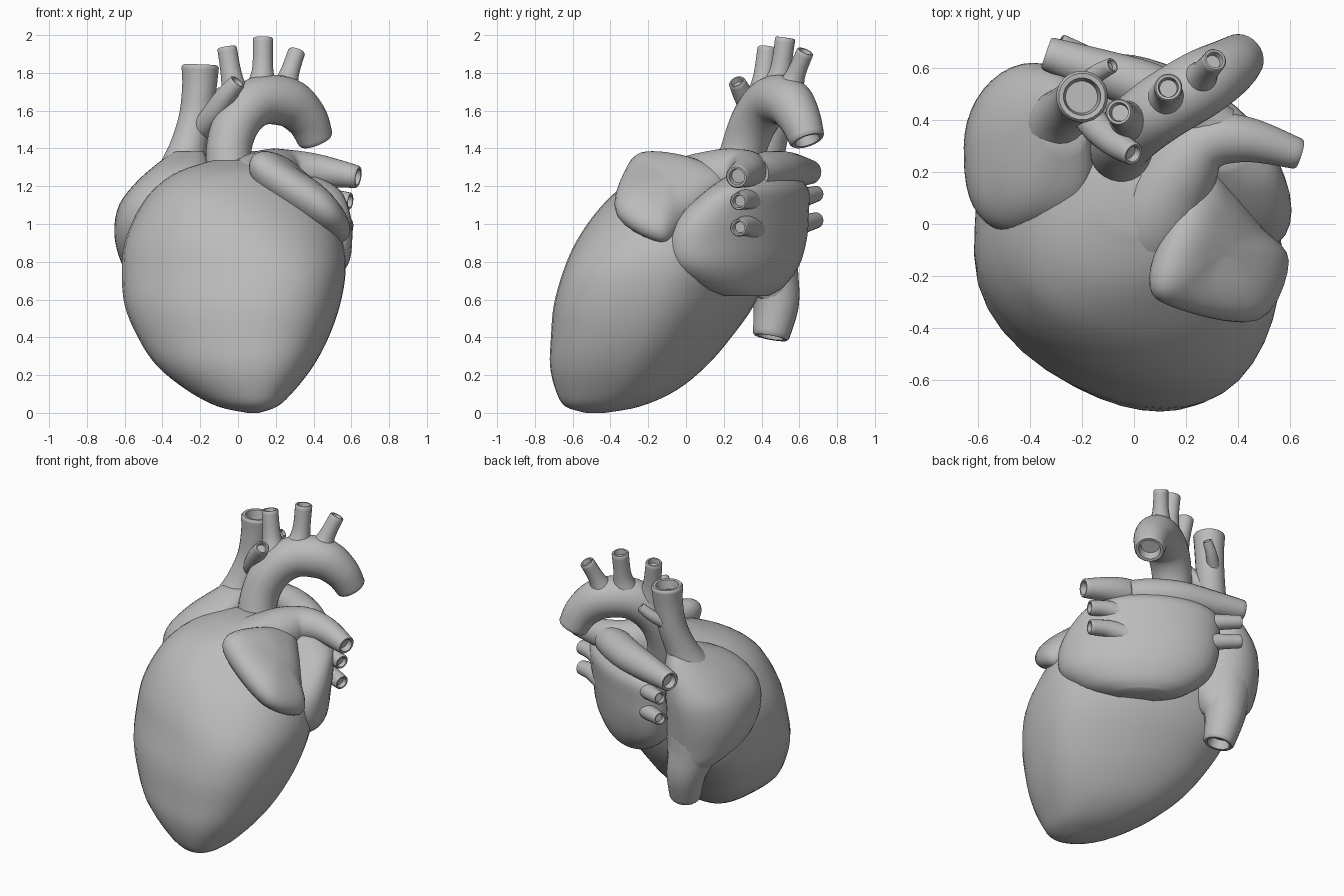
import bpy, bmesh, math
from mathutils import Vector

if "Cube" in bpy.data.objects:
    bpy.data.objects.remove(bpy.data.objects["Cube"])

grey = bpy.data.materials.new("plain grey")
grey.use_nodes = True
grey.diffuse_color = (0.5, 0.5, 0.5, 1)
grey.node_tree.nodes["Principled BSDF"].inputs["Base Color"].default_value = (0.5, 0.5, 0.5, 1)


def catmull(a, b, c, d, t):
    return tuple(0.5 * (2 * q + (r - p) * t + (2 * p - 5 * q + 4 * r - s) * t * t
                        + (3 * q - p - 3 * r + s) * t ** 3)
                 for p, q, r, s in zip(a, b, c, d))


def spline(keys, steps, closed=False):
    """Smooth interpolation through tuples of any length."""
    n = len(keys)
    pick = (lambda i: keys[i % n]) if closed else (lambda i: keys[min(max(i, 0), n - 1)])
    out = [catmull(pick(i - 1), pick(i), pick(i + 1), pick(i + 2), s / steps)
           for i in range(n if closed else n - 1) for s in range(steps)]
    return out if closed else out + [tuple(keys[-1])]


def loft(name, rings, sharp=50):
    """Skin a list of equal rings and cap both ends."""
    bm = bmesh.new()
    loops = [[bm.verts.new(p) for p in ring] for ring in rings]
    n = len(loops[0])
    for lo, hi in zip(loops, loops[1:]):
        for i in range(n):
            j = (i + 1) % n
            bm.faces.new((lo[i], lo[j], hi[j], hi[i]))
    bm.faces.new(loops[0][::-1])
    bm.faces.new(loops[-1])
    bmesh.ops.recalc_face_normals(bm, faces=bm.faces)
    mesh = bpy.data.meshes.new(name)
    bm.to_mesh(mesh)
    bm.free()
    mesh.materials.append(grey)
    obj = bpy.data.objects.new(name, mesh)
    bpy.context.collection.objects.link(obj)
    bpy.ops.object.select_all(action="DESELECT")
    obj.select_set(True)
    bpy.context.view_layer.objects.active = obj
    bpy.ops.object.shade_smooth_by_angle(angle=math.radians(sharp))
    return obj


def chamber(name, levels, back_slide=0.0, lean=0.0, front_power=1.0, sides=40):
    """Stack of rounded outlines; each level is (z, x min, x max, y min, y max, front slide).
    The slides move the front and back sideways, lean turns the oval diagonally,
    front_power squares the front corners."""
    rings = []
    for z, xa, xb, ya, yb, front_slide in spline(levels, 4):
        ring = []
        for i in range(sides):
            a = math.tau * i / sides
            c, s = math.cos(a), math.sin(a - lean)
            power, slide = (front_power, front_slide) if s < 0 else (1, back_slide)
            px = math.copysign(abs(c) ** power, c) + slide * s * s
            py = math.copysign(abs(s) ** power, s)
            ring.append(((xa + xb) / 2 + (xb - xa) / 2 * px,
                         (ya + yb) / 2 + (yb - ya) / 2 * py, z))
        rings.append(ring)
    return loft(name, rings)


def vessel(name, path, sides=20):
    """Tube through (x, y, z, radius) points, hollow at its last end."""
    pts = spline(path, 6)
    cen = [Vector(p[:3]) for p in pts]
    axis, side, rings = None, None, []

    def ring(c, r):
        other = axis.cross(side)
        return [c + r * (math.cos(math.tau * i / sides) * side
                         + math.sin(math.tau * i / sides) * other) for i in range(sides)]

    for k, p in enumerate(pts):
        new = (cen[min(k + 1, len(cen) - 1)] - cen[max(k - 1, 0)]).normalized()
        if axis is None:
            side = new.orthogonal().normalized()
        else:
            side = axis.rotation_difference(new) @ side
        axis = new
        rings.append(ring(cen[k], p[3]))
    # rolled rim and recessed opening
    end, r = cen[-1], path[-1][3]
    rings.append(ring(end + axis * r * 0.12, r * 0.9))
    rings.append(ring(end + axis * r * 0.1, r * 0.72))
    rings.append(ring(end - axis * r * 0.5, r * 0.62))
    return loft(name, rings)


def pillow(name, outline, normal, thick):
    """Puffed flap around a closed outline."""
    edge = [Vector(p) for p in spline(outline, 5, closed=True)]
    mid = sum(edge, Vector()) / len(edge)
    up = Vector(normal).normalized()
    rings = []
    for k in range(-8, 9):
        a = math.pi / 2 * k / 8.2
        scale = math.cos(a) ** 0.6
        rings.append([mid + (p - mid) * scale + up * thick * math.sin(a) for p in edge])
    return loft(name, rings)


# Ventricles, leaning forward to the apex
chamber("ventricles", [
    (0, .05, .11, -.53, -.43, .2), (.035, -.11, .21, -.64, -.24, .27),
    (.12, -.27, .3, -.69, -.05, .27), (.25, -.43, .4, -.72, .11, .27),
    (.4, -.53, .48, -.715, .24, .27), (.57, -.6, .54, -.7, .36, .27),
    (.75, -.615, .57, -.65, .43, .25), (.9, -.6, .555, -.585, .45, .14),
    (1.05, -.54, .5, -.485, .43, 0), (1.18, -.45, .4, -.36, .38, -.13),
    (1.28, -.31, .28, -.21, .3, -.13), (1.34, -.12, .12, -.02, .2, 0)], back_slide=-.4)

# Atria
chamber("right_atrium", [
    (.6, -.44, -.22, .38, .56, 0), (.7, -.55, -.18, .25, .58, 0),
    (.8, -.62, -.15, .08, .59, 0), (.95, -.655, -.14, -.02, .61, 0),
    (1.1, -.63, -.14, -.04, .62, 0), (1.22, -.54, -.14, .01, .6, 0),
    (1.31, -.44, -.15, .11, .57, 0), (1.385, -.34, -.18, .29, .53, 0)], front_power=.7)
chamber("left_atrium", [
    (.62, .06, .34, .2, .44, 0), (.67, -.06, .47, .05, .52, 0),
    (.78, -.18, .58, -.08, .6, 0), (.92, -.22, .605, -.1, .64, 0),
    (1.05, -.22, .595, -.03, .65, 0), (1.18, -.2, .54, .11, .65, 0),
    (1.25, -.1, .42, .21, .59, 0)], lean=math.radians(38))
pillow("left_auricle", [
    (.24, .23, 1.22), (.15, .03, 1.32), (.07, -.22, 1.35), (.15, -.32, 1.27),
    (.47, -.37, 1.06), (.585, -.14, .93), (.47, 0, 1.01), (.35, .15, 1.12)],
    (.5, -.1, .8), .115)

# Great veins
vessel("upper_great_vein", [
    (-.3, .38, 1.25, .14), (-.265, .43, 1.4, .1), (-.225, .47, 1.56, .09),
    (-.205, .485, 1.72, .092), (-.2, .49, 1.83, .1)])
vessel("upper_vein_front_branch", [
    (-.22, .46, 1.47, .055), (-.14, .37, 1.57, .06), (-.07, .31, 1.67, .055),
    (-.005, .27, 1.75, .045)])
vessel("upper_vein_back_branch", [
    (-.2, .53, 1.6, .04), (-.14, .58, 1.65, .035), (-.085, .61, 1.7, .03)])
vessel("lower_great_vein", [
    (-.38, .4, .9, .2), (-.365, .44, .74, .16), (-.335, .475, .58, .125),
    (-.31, .45, .41, .098)])

# Aorta with its three branches
vessel("aorta", [
    (-.03, .24, 1.15, .125), (-.05, .3, 1.38, .12), (0, .365, 1.55, .125),
    (.11, .45, 1.65, .13), (.26, .54, 1.645, .13), (.36, .6, 1.56, .113),
    (.41, .64, 1.45, .095)], sides=28)
for name, path in {
    "first": [(.0, .39, 1.62, .1), (-.03, .41, 1.76, .06), (-.058, .43, 1.93, .052)],
    "second": [(.12, .47, 1.68, .1), (.13, .5, 1.81, .058), (.132, .525, 1.98, .054)],
    "third": [(.24, .54, 1.68, .09), (.27, .58, 1.79, .053), (.31, .63, 1.91, .046)],
}.items():
    vessel(name + "_aortic_branch", path)

# Pulmonary trunk, dividing into a left and a right artery
vessel("pulmonary_trunk_and_left_artery", [
    (.02, -.1, .95, .24), (.07, .01, 1.13, .22), (.16, .18, 1.24, .16),
    (.27, .31, 1.28, .115), (.43, .325, 1.28, .088), (.63, .27, 1.25, .06)], sides=28)
vessel("right_pulmonary_artery", [
    (.34, .36, 1.27, .09), (.22, .43, 1.28, .105), (.06, .52, 1.285, .1),
    (-.14, .59, 1.28, .085), (-.33, .655, 1.275, .065)])

# Two pulmonary veins on each side
for height, label in ((1.13, "upper"), (.99, "lower")):
    vessel("left_" + label + "_pulmonary_vein", [
        (.36, .36, height - .02, .07), (.48, .32, height, .055), (.59, .28, height - .01, .047)])
    vessel("right_" + label + "_pulmonary_vein", [
        (.0, .5, height, .07), (-.14, .61, height + .01, .052), (-.285, .69, height + .03, .042)])
